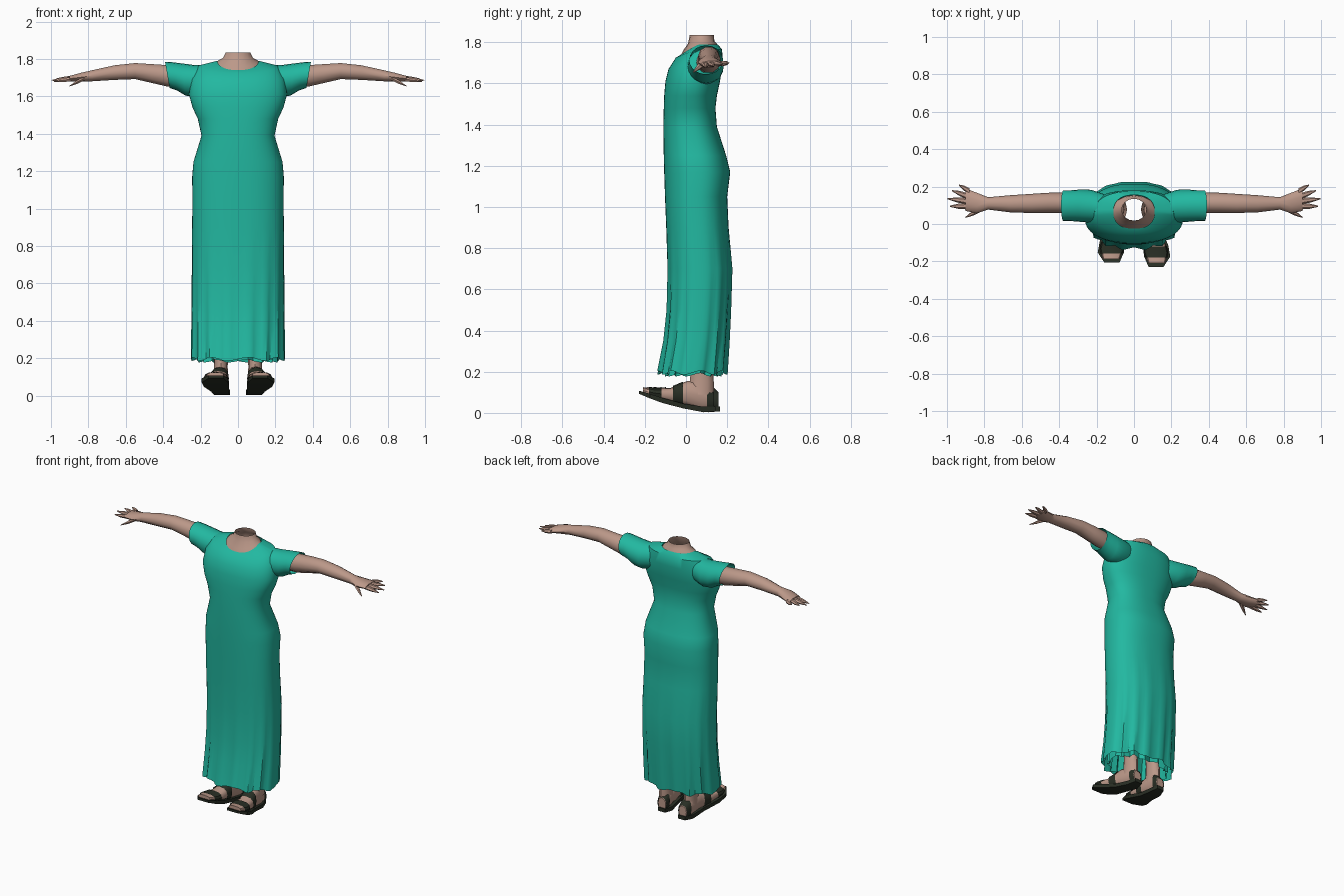
import bpy, bmesh, math
from mathutils import Vector


def material(name, rgb):
    m = bpy.data.materials.new(name)
    m.diffuse_color = (*rgb, 1)
    return m


TEAL = material("teal cloth", (0.016, 0.48, 0.355))
SKIN = material("skin", (0.50, 0.315, 0.25))
DARK = material("dark leather", (0.022, 0.028, 0.018))


def loft(name, rings, mat, caps=(False, False), angle=40):
    """Join rings of equal point count into one skin."""
    bm = bmesh.new()
    vs = [[bm.verts.new(p) for p in r] for r in rings]
    n = len(vs[0])
    for a, b in zip(vs, vs[1:]):
        for i in range(n):
            j = (i + 1) % n
            bm.faces.new((a[i], a[j], b[j], b[i]))
    if caps[0]:
        bm.faces.new(vs[0])
    if caps[1]:
        bm.faces.new(vs[-1])
    bmesh.ops.recalc_face_normals(bm, faces=bm.faces)
    me = bpy.data.meshes.new(name)
    bm.to_mesh(me)
    bm.free()
    me.materials.append(mat)
    ob = bpy.data.objects.new(name, me)
    bpy.context.collection.objects.link(ob)
    bpy.ops.object.select_all(action='DESELECT')
    ob.select_set(True)
    bpy.context.view_layer.objects.active = ob
    bpy.ops.object.shade_smooth_by_angle(angle=math.radians(angle))
    return ob


def spow(v, e):
    return math.copysign(abs(v) ** e, v)


def z_ring(z, hw, yf, yb, drop=0, n=64, e=0.85, pleat=0, jag=0, xc=0):
    """Rounded horizontal section; the front can drop and the rim can ripple."""
    pts = []
    for i in range(n):
        t = 2 * math.pi * i / n
        c, s = math.cos(t), math.sin(t)
        k = 1 - pleat * (0.5 + 0.5 * math.cos(16 * t)) * abs(s) ** 0.5
        yc, ry = (yf + yb) / 2, (yb - yf) / 2
        pts.append((xc + hw * spow(c, e) * k, yc + ry * spow(s, e) * k,
                    z + drop * min(s, 0) + jag * math.sin(8 * t)))
    return pts


def x_ring(side, x, yc, zc, ry, rz, n=10, slant=0):
    """Section across a limb that runs sideways."""
    return [(side * (x + slant * math.sin(2 * math.pi * i / n)),
             yc + ry * math.cos(2 * math.pi * i / n),
             zc + rz * math.sin(2 * math.pi * i / n)) for i in range(n)]


# Dress: height, half width, front, back, front drop
dress_rows = [
    (0.195, 0.252, -0.142, 0.205, 0), (0.35, 0.250, -0.113, 0.215, 0),
    (0.50, 0.248, -0.097, 0.222, 0), (0.70, 0.247, -0.092, 0.228, 0),
    (0.90, 0.245, -0.096, 0.207, 0), (1.05, 0.244, -0.102, 0.200, 0),
    (1.17, 0.245, -0.106, 0.215, 0), (1.25, 0.238, -0.108, 0.195, 0),
    (1.39, 0.195, -0.110, 0.150, 0), (1.48, 0.215, -0.108, 0.143, 0),
    (1.54, 0.243, -0.106, 0.150, 0), (1.61, 0.262, -0.100, 0.165, 0),
    (1.70, 0.250, -0.085, 0.180, 0.03), (1.765, 0.210, -0.050, 0.175, 0.04),
    (1.79, 0.110, -0.025, 0.155, 0.05)]
loft("dress", [z_ring(z, w, f, b, d, pleat=0.13 * max(0, 1 - z / 0.85),
                      jag=0.01 if z < 0.2 else 0)
               for z, w, f, b, d in dress_rows], TEAL)

# Inner layer showing between the pleats at the hem
loft("underskirt", [z_ring(z, w, f, b, pleat=0.16, jag=j) for z, w, f, b, j in
                    [(0.185, 0.215, -0.105, 0.175, 0.008),
                     (0.60, 0.205, -0.060, 0.185, 0)]], TEAL)

# Neck and upper chest, open at the top
loft("neck", [z_ring(z, w, f, b, d, n=16, e=1) for z, w, f, b, d in
              [(1.765, 0.125, -0.035, 0.155, 0.05),
               (1.793, 0.105, -0.015, 0.150, 0.035),
               (1.805, 0.080, 0.010, 0.138, 0.01),
               (1.835, 0.066, 0.018, 0.135, 0)]], SKIN)

# Foot: distance along y, centre x, half width, bottom, top
foot_rows = [
    (0.150, 0.085, 0.028, 0.022, 0.095), (0.095, 0.090, 0.038, 0.018, 0.150),
    (0.020, 0.095, 0.042, 0.032, 0.155), (-0.06, 0.107, 0.052, 0.050, 0.122),
    (-0.14, 0.118, 0.060, 0.075, 0.118), (-0.195, 0.122, 0.045, 0.093, 0.125)]


def foot_at(y):
    for a, b in zip(foot_rows, foot_rows[1:]):
        if a[0] >= y >= b[0]:
            t = (a[0] - y) / (a[0] - b[0])
            return [p + (q - p) * t for p, q in zip(a, b)]


def foot_ring(side, row, grow=0):
    y, xc, hw, z0, z1 = row
    zc, rz = (z0 + z1) / 2, (z1 - z0) / 2 + grow
    return [(side * (xc + (hw + grow) * spow(math.cos(math.pi * i / 6), 0.8)),
             y, zc + rz * spow(math.sin(math.pi * i / 6), 0.8)) for i in range(12)]


def sole_ring(side, y, xc, hw, z0, z1):
    return [(side * (xc + a * hw), y, z) for a, z in
            [(-1, z0), (1, z0), (1, z1), (-1, z1)]]


for side, label in ((-1, "left"), (1, "right")):
    # Sleeve: x, centre y, centre z, radii
    loft(label + "_sleeve", [x_ring(side, *r, n=20, slant=s) for *r, s in
         [(0.16, 0.085, 1.690, 0.075, 0.080, 0),
          (0.23, 0.095, 1.682, 0.088, 0.085, 0),
          (0.29, 0.098, 1.690, 0.086, 0.086, 0.01),
          (0.34, 0.098, 1.707, 0.082, 0.076, 0.015),
          (0.378, 0.098, 1.715, 0.082, 0.070, 0.012)]], TEAL)

    # Arm and palm
    loft(label + "_arm", [x_ring(side, *r) for r in
         [(0.25, 0.100, 1.705, 0.050, 0.055), (0.38, 0.113, 1.710, 0.055, 0.060),
          (0.46, 0.113, 1.722, 0.054, 0.053), (0.55, 0.110, 1.735, 0.051, 0.045),
          (0.66, 0.108, 1.727, 0.046, 0.041), (0.78, 0.110, 1.710, 0.033, 0.031),
          (0.84, 0.112, 1.702, 0.055, 0.025), (0.90, 0.130, 1.695, 0.060, 0.015)]],
         SKIN, (True, True))

    # Fingers and thumb: base, tip, base radii
    digits = [((0.88, 0.175, 1.697), (0.935, 0.208, 1.700)),
              ((0.89, 0.148, 1.696), (0.972, 0.178, 1.694)),
              ((0.89, 0.122, 1.694), (0.996, 0.135, 1.686)),
              ((0.89, 0.095, 1.692), (0.985, 0.095, 1.680)),
              ((0.82, 0.082, 1.698), (0.900, 0.036, 1.655))]
    for k, (base, tip) in enumerate(digits):
        a, b = Vector(base), Vector(tip)
        mid = a.lerp(b, 0.5)
        loft(f"{label}_digit_{k + 1}", [x_ring(side, *p, r, r * 0.8, n=6) for p, r in
             [(a, 0.017), (mid, 0.014), (b, 0.003)]], SKIN, (True, True))

    # Leg under the skirt
    loft(label + "_leg", [z_ring(z, w, f, b, n=12, e=1, xc=side * 0.092)
         for z, w, f, b in
         [(0.09, 0.040, 0.005, 0.135), (0.15, 0.037, 0.018, 0.135),
          (0.22, 0.038, 0.025, 0.130), (0.45, 0.055, 0.010, 0.145)]], SKIN)

    # Foot, sandal sole and straps
    parts = [loft(label + "_foot", [foot_ring(side, r) for r in foot_rows],
                  SKIN, (True, True)),
             loft(label + "_sole", [sole_ring(side, *r) for r in
                  [(0.158, 0.082, 0.026, 0.008, 0.032),
                   (0.100, 0.086, 0.042, 0.003, 0.030),
                   (0.000, 0.098, 0.046, 0.022, 0.045),
                   (-0.10, 0.115, 0.068, 0.048, 0.073),
                   (-0.16, 0.124, 0.070, 0.070, 0.092),
                   (-0.215, 0.118, 0.040, 0.093, 0.108)]], DARK, (True, True), 30)]
    for part, ys in (("toe_strap", (-0.105, -0.14, -0.165)),
                     ("instep_strap", (0.0, -0.03, -0.05)),
                     ("heel_strap", (0.15, 0.13, 0.115))):
        parts.append(loft(f"{label}_{part}",
                          [foot_ring(side, foot_at(y), 0.005) for y in ys], DARK))
    # One foot stands slightly ahead of the other
    for p in parts:
        p.location.y = -0.014 if side > 0 else 0.008
